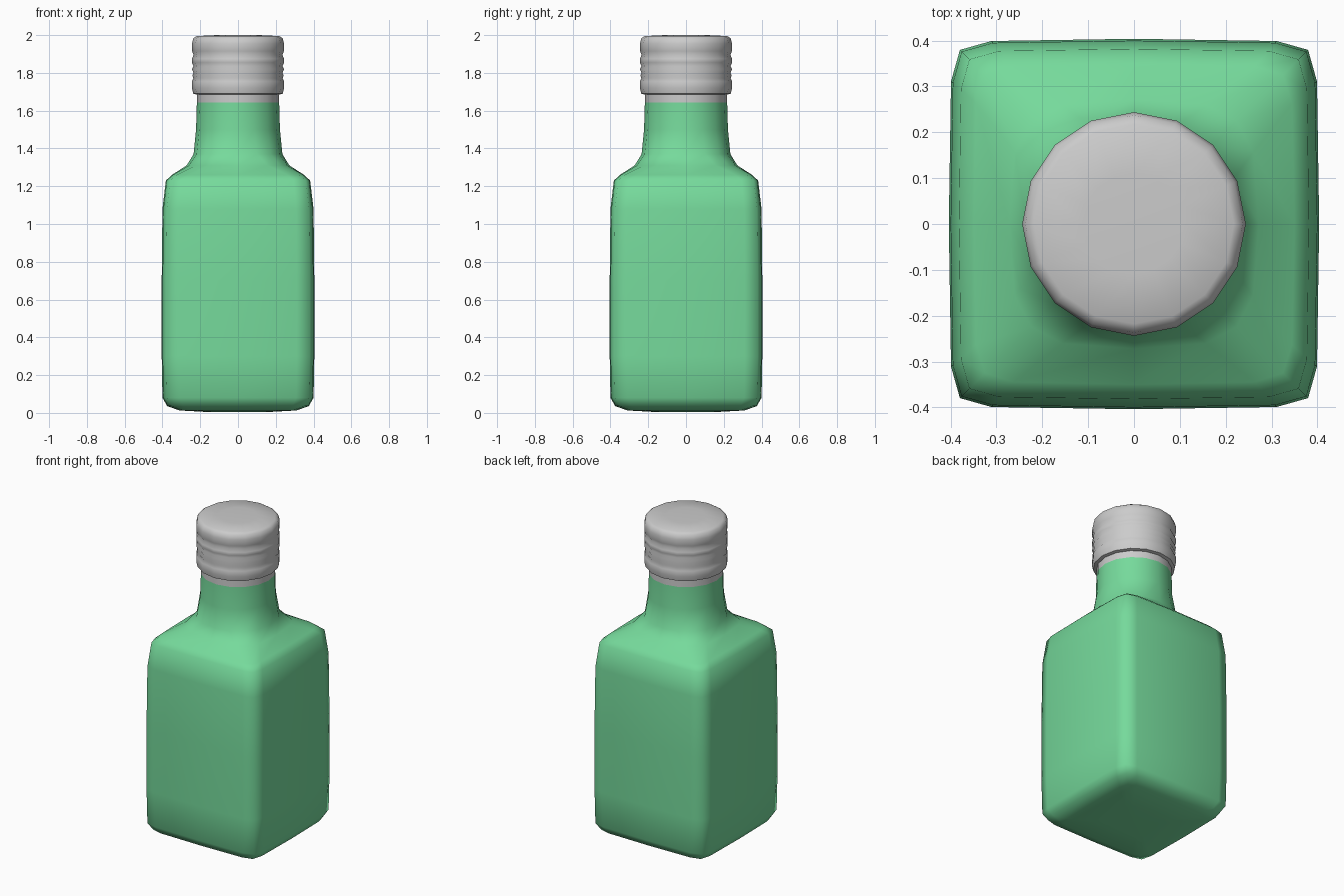
import bpy, bmesh, math
from mathutils import Vector

if "Cube" in bpy.data.objects:
    bpy.data.objects.remove(bpy.data.objects["Cube"])

N = 16
circle = [Vector((math.cos(2 * math.pi * i / N), math.sin(2 * math.pi * i / N))) for i in range(N)]

# Rounded square with unit half width, one quarter turned four times
quarter = [(1, 0), (0.988, 0.77), (0.94, 0.94), (0.77, 0.988)]
square = []
for turn in range(4):
    for x, y in quarter:
        for _ in range(turn):
            x, y = -y, x
        square.append(Vector((x, y)))


def loft(name, rings, angle, cap_ends=(True, True)):
    """rings: (half width, z, squareness 0..1)"""
    bm = bmesh.new()
    loops = []
    for r, z, k in rings:
        pts = [c.lerp(s, k) * r for c, s in zip(circle, square)]
        loops.append([bm.verts.new((p.x, p.y, z)) for p in pts])
    for a, b in zip(loops, loops[1:]):
        for i in range(N):
            j = (i + 1) % N
            bm.faces.new((a[i], a[j], b[j], b[i]))
    # Close the ends with triangle fans
    for loop, z, on in ((loops[0], rings[0][1], cap_ends[0]), (loops[-1], rings[-1][1], cap_ends[1])):
        if on:
            c = bm.verts.new((0, 0, z))
            for i in range(N):
                bm.faces.new((loop[i], loop[(i + 1) % N], c))
    bmesh.ops.recalc_face_normals(bm, faces=bm.faces)
    mesh = bpy.data.meshes.new(name)
    bm.to_mesh(mesh)
    bm.free()
    ob = bpy.data.objects.new(name, mesh)
    bpy.context.collection.objects.link(ob)
    bpy.ops.object.select_all(action='DESELECT')
    ob.select_set(True)
    bpy.context.view_layer.objects.active = ob
    bpy.ops.object.shade_smooth_by_angle(angle=math.radians(angle))
    return ob


# Glass body: square base, sloped shoulder, round neck
body = loft("bottle_body", [
    (0.15, 0.004, 0.6), (0.31, 0.013, 1), (0.375, 0.036, 1), (0.40, 0.08, 1),
    (0.404, 0.30, 1), (0.404, 0.70, 1), (0.40, 1.08, 1), (0.382, 1.23, 1),
    (0.35, 1.26, 0.95), (0.272, 1.31, 0.5), (0.235, 1.37, 0.12),
    (0.222, 1.50, 0), (0.218, 1.642, 0)], 70, (True, False))
green = bpy.data.materials.new("green_glass")
green.diffuse_color = (0.18, 0.70, 0.33, 1)
green.use_nodes = True
green.node_tree.nodes["Principled BSDF"].inputs["Base Color"].default_value = green.diffuse_color
body.data.materials.append(green)

# Grey band around the top of the neck
loft("neck_band", [(0.218, 1.642, 0), (0.218, 1.70, 0)], 60, (False, True))

# Ribbed screw cap
loft("screw_cap", [
    (0.215, 1.684, 0), (0.237, 1.69, 0), (0.244, 1.72, 0), (0.244, 1.755, 0), (0.236, 1.772, 0),
    (0.242, 1.785, 0), (0.236, 1.80, 0), (0.244, 1.82, 0), (0.236, 1.836, 0),
    (0.244, 1.855, 0), (0.244, 1.875, 0), (0.235, 1.895, 0), (0.243, 1.915, 0),
    (0.244, 1.955, 0), (0.237, 1.983, 0), (0.218, 1.995, 0), (0.11, 2.0, 0)], 60)
